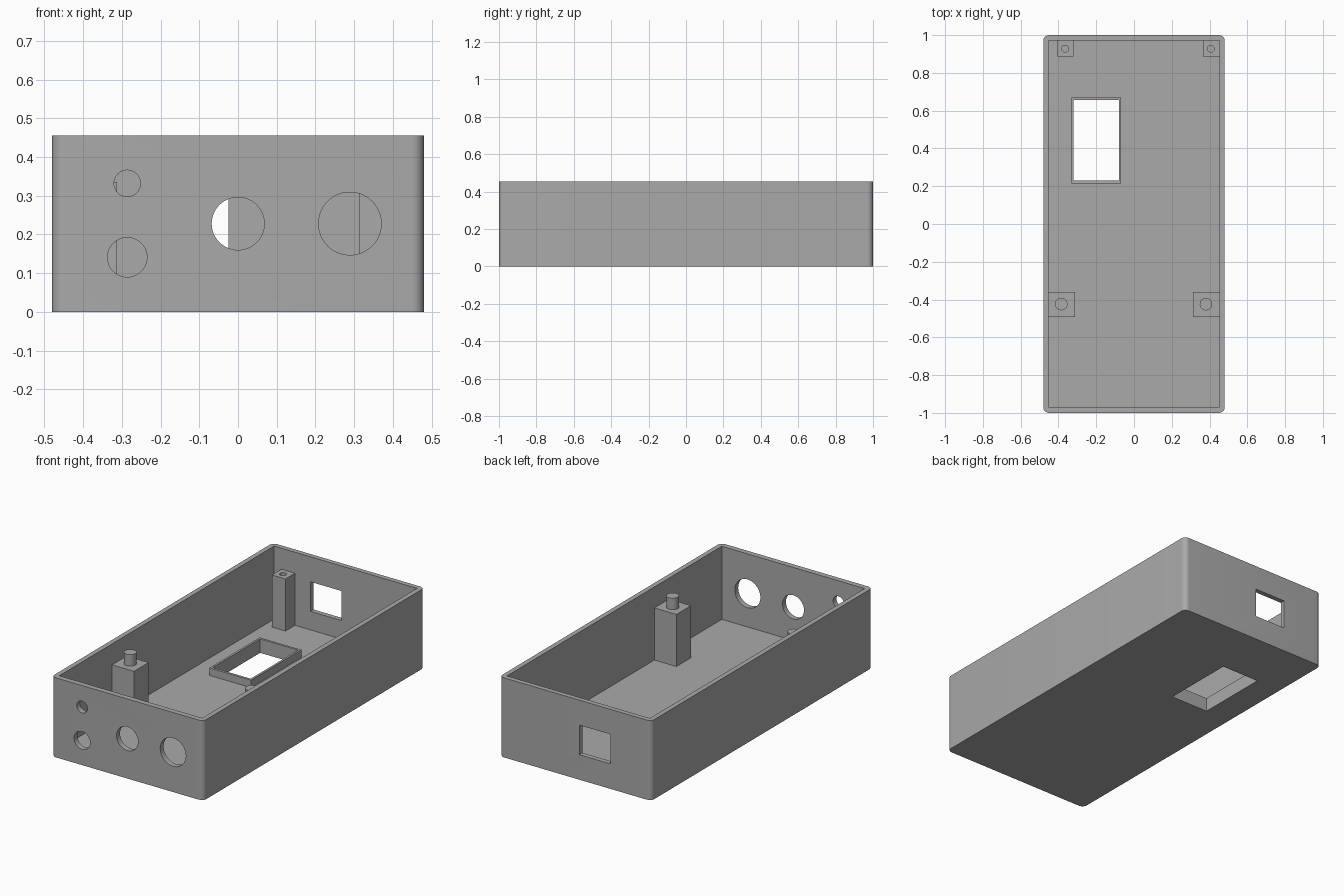
import bpy, bmesh, math

if "Cube" in bpy.data.objects:
    bpy.data.objects.remove(bpy.data.objects["Cube"])

gray = bpy.data.materials.new("plain gray")
gray.diffuse_color = (0.4, 0.4, 0.4, 1)
gray.use_nodes = True
gray.node_tree.nodes["Principled BSDF"].inputs["Base Color"].default_value = gray.diffuse_color

HX, HY, H = 0.48, 1.0, 0.455      # outer half sizes and height
WALL, FLOOR = 0.028, 0.037


def finish(name, bm):
    bmesh.ops.recalc_face_normals(bm, faces=bm.faces)
    me = bpy.data.meshes.new(name)
    bm.to_mesh(me)
    bm.free()
    me.materials.append(gray)
    ob = bpy.data.objects.new(name, me)
    bpy.context.collection.objects.link(ob)
    return ob


def prism(name, pts, z0, z1):
    bm = bmesh.new()
    face = bm.faces.new([bm.verts.new((x, y, z0)) for x, y in pts])
    ext = bmesh.ops.extrude_face_region(bm, geom=[face])
    for v in ext["geom"]:
        if isinstance(v, bmesh.types.BMVert):
            v.co.z = z1
    return finish(name, bm)


def box(name, x0, x1, y0, y1, z0, z1):
    return prism(name, [(x0, y0), (x1, y0), (x1, y1), (x0, y1)], z0, z1)


def disc(cx, cy, r, n=48):
    return [(cx + r * math.cos(math.tau * i / n), cy + r * math.sin(math.tau * i / n))
            for i in range(n)]


def rounded(hx, hy, r, n=8):
    pts = []
    for k, (sx, sy) in enumerate([(1, 1), (-1, 1), (-1, -1), (1, -1)]):
        for i in range(n + 1):
            a = math.pi / 2 * (k + i / n)
            pts.append((sx * (hx - r) + r * math.cos(a), sy * (hy - r) + r * math.sin(a)))
    return pts


def cut(target, cutter):
    cutter.hide_render = True
    mod = target.modifiers.new("cut", "BOOLEAN")
    mod.operation, mod.solver, mod.object = "DIFFERENCE", "EXACT", cutter
    bpy.context.view_layer.objects.active = target
    bpy.ops.object.modifier_apply(modifier=mod.name)
    bpy.data.objects.remove(cutter)


def smooth(ob):
    bpy.ops.object.select_all(action="DESELECT")
    ob.select_set(True)
    bpy.context.view_layer.objects.active = ob
    bpy.ops.object.shade_smooth_by_angle(angle=math.radians(30))


# Open tray with rounded vertical corners
case = prism("case_body", rounded(HX, HY, 0.03), 0, H)
cut(case, box("cavity", -HX + WALL, HX - WALL, -HY + WALL + 0.003, HY - WALL, FLOOR, 1))

# Round openings in the front wall
for x, z, r in [(-0.286, 0.332, 0.034), (-0.286, 0.141, 0.051), (0, 0.228, 0.068), (0.289, 0.228, 0.081)]:
    hole = prism("hole", disc(x, z, r), 0.9, 1.1)
    hole.rotation_euler.x = math.pi / 2
    bpy.context.view_layer.update()
    cut(case, hole)

# Rectangular openings in the back wall and the floor
cut(case, box("port", -0.222, -0.025, 0.9, 1.1, 0.143, 0.312))
cut(case, box("window", -0.32, -0.08, 0.229, 0.657, -0.1, 0.2))
smooth(case)

# Raised frame around the floor window
frame = box("window_frame", -0.332, -0.068, 0.215, 0.67, FLOOR - 0.005, 0.08)
cut(frame, box("frame_hole", -0.32, -0.08, 0.229, 0.657, -0.1, 0.2))

# Front posts with round pins
for side, x0, px in [("left", -0.455, -0.385), ("right", 0.313, 0.381)]:
    box("front_post_" + side, x0, x0 + 0.142, -0.492, -0.36, FLOOR - 0.005, 0.335)
    smooth(prism("pin_" + side, disc(px, -0.424, 0.033), 0.33, 0.40))

# Rear posts with screw holes
for side, x0 in [("left", -0.406), ("right", 0.366)]:
    post = box("rear_post_" + side, x0, x0 + 0.086, 0.886, 0.975, FLOOR - 0.005, 0.335)
    cut(post, prism("screw_hole", disc(x0 + 0.041, 0.928, 0.018, 32), 0.2, 0.5))
    smooth(post)
